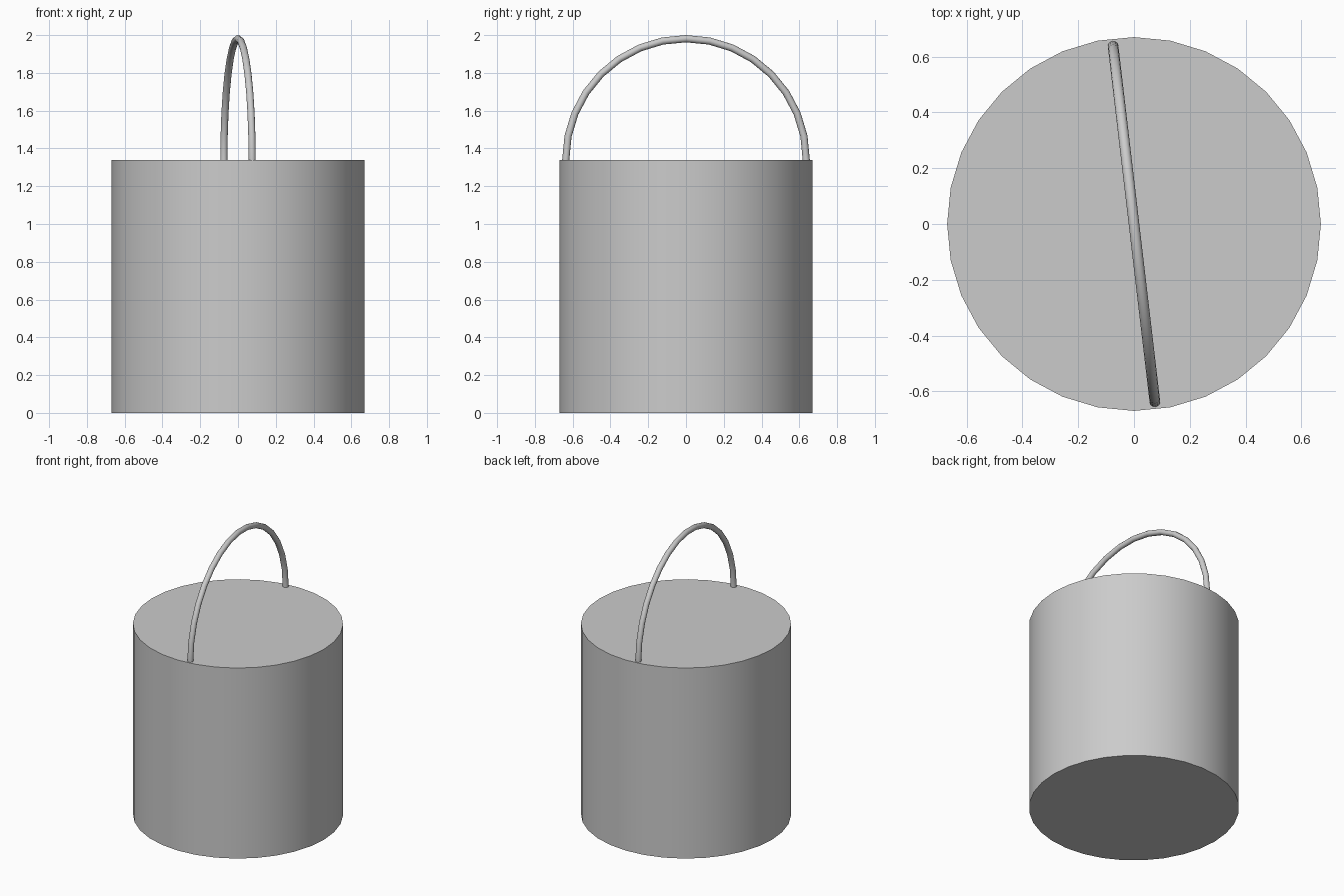
import bpy, bmesh
from math import sin, cos, pi, radians
from mathutils import Matrix, Vector

default = bpy.data.objects.get("Cube")
if default:
    bpy.data.objects.remove(default, do_unlink=True)

RADIUS, HEIGHT, SIDES = 0.67, 1.34, 32
ARC_RADIUS, ROD_RADIUS, ROD_SIDES = 0.641, 0.019, 12

grey = bpy.data.materials.new("light_grey")
grey.use_nodes = True
colour = (0.6, 0.6, 0.6, 1)
grey.diffuse_color = colour
grey.node_tree.nodes["Principled BSDF"].inputs["Base Color"].default_value = colour


def add_object(name, bm):
    bmesh.ops.recalc_face_normals(bm, faces=bm.faces)
    mesh = bpy.data.meshes.new(name)
    bm.to_mesh(mesh)
    bm.free()
    mesh.materials.append(grey)
    obj = bpy.data.objects.new(name, mesh)
    bpy.context.collection.objects.link(obj)
    bpy.ops.object.select_all(action='DESELECT')
    obj.select_set(True)
    bpy.context.view_layer.objects.active = obj
    bpy.ops.object.shade_smooth_by_angle(angle=radians(35))
    return obj


# Closed cylindrical body
bm = bmesh.new()
bmesh.ops.create_cone(bm, cap_ends=True, segments=SIDES, radius1=RADIUS, radius2=RADIUS,
                      depth=HEIGHT, matrix=Matrix.Translation((0, 0, HEIGHT / 2)))
add_object("bucket_body", bm)

# Half-ring handle: a round rod swept over the top, with its ends sunk into the body
bm = bmesh.new()
rings = []
steps = SIDES // 2
for i in range(-1, steps + 2):
    a = pi * i / steps
    out = Vector((0, cos(a), sin(a)))
    ring = []
    for j in range(ROD_SIDES):
        b = 2 * pi * j / ROD_SIDES
        ring.append(bm.verts.new(out * (ARC_RADIUS + ROD_RADIUS * cos(b))
                                 + Vector((ROD_RADIUS * sin(b), 0, HEIGHT))))
    rings.append(ring)
for low, high in zip(rings, rings[1:]):
    for j in range(ROD_SIDES):
        k = (j + 1) % ROD_SIDES
        bm.faces.new((low[j], low[k], high[k], high[j]))
bm.faces.new(rings[0])
bm.faces.new(rings[-1])

# Turn the handle slightly about the vertical axis
bmesh.ops.rotate(bm, verts=bm.verts, cent=(0, 0, 0), matrix=Matrix.Rotation(radians(6.7), 3, 'Z'))
add_object("carry_handle", bm)
